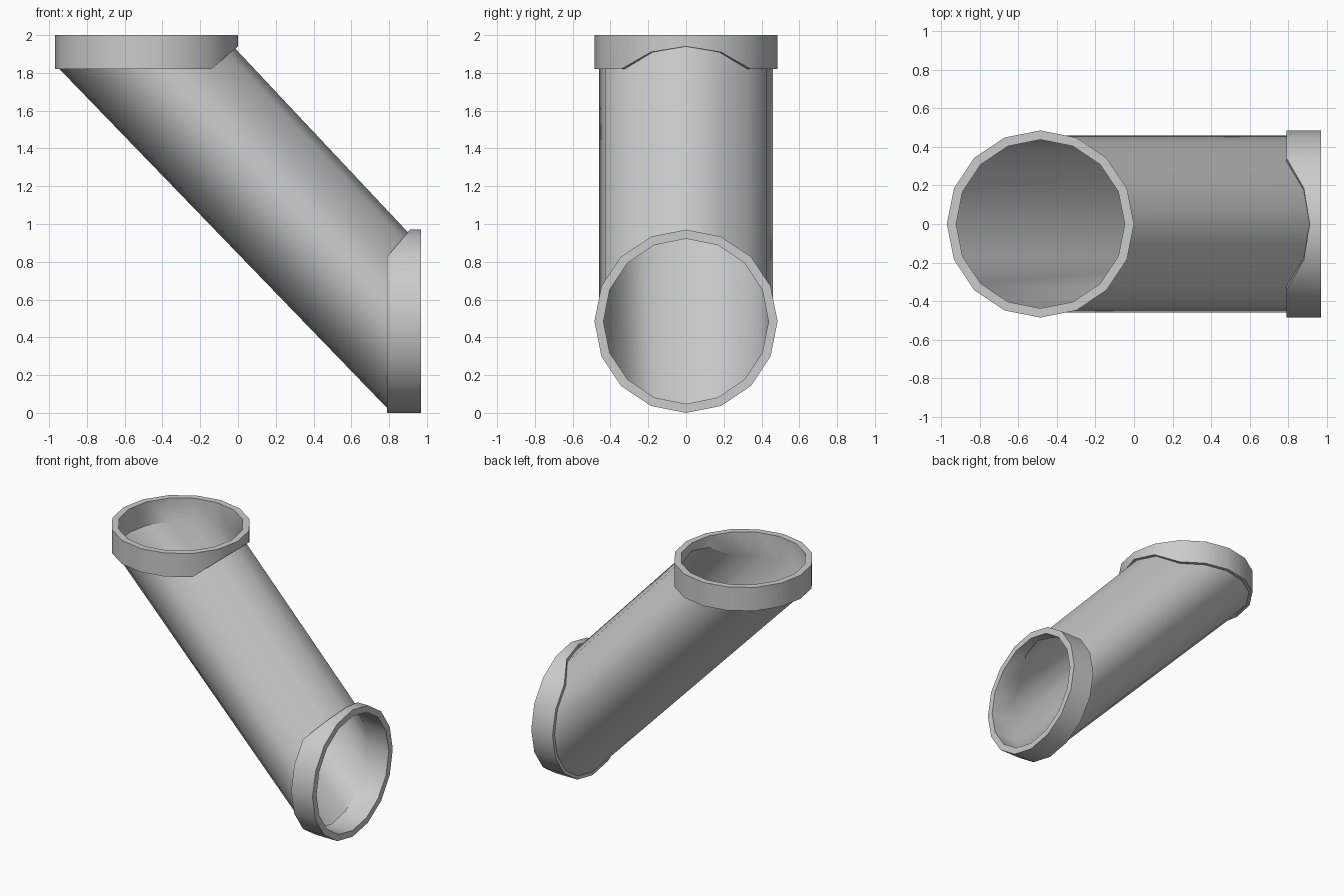
import bpy, bmesh
from math import cos, sin, tau

if "Cube" in bpy.data.objects:
    bpy.data.objects.remove(bpy.data.objects["Cube"])

SIDES = 16
RIM, OUTER, INNER = 0.485, 0.46, 0.437   # collar, pipe and bore radii
DEPTH = 0.18                             # collar depth
NOTCH = {0: 0.06, 1: 0.09, 15: 0.09}     # shallower collar on the inside of the bend


def ring(bm, end, r, inset):
    """Ring of vertices at the top or side mouth; inset=True puts it at the collar's inner edge."""
    verts = []
    for i in range(SIDES):
        a = tau * i / SIDES
        d = NOTCH.get(i, DEPTH) if inset else 0
        c, y = r * cos(a), r * sin(a)
        if end == "top":
            co = (c - RIM, y, 2 - d)
        else:
            co = (0.97 - d, y, c + RIM)
        verts.append(bm.verts.new(co))
    return verts


bm = bmesh.new()
# Closed section: outside from top collar to side collar, then back through the bore
rings = [ring(bm, *p) for p in (
    ("top", RIM, False), ("top", RIM, True), ("top", OUTER, True),
    ("side", OUTER, True), ("side", RIM, True), ("side", RIM, False),
    ("side", INNER, False), ("side", INNER, True),
    ("top", INNER, True), ("top", INNER, False))]
for k, a in enumerate(rings):
    b = rings[(k + 1) % len(rings)]
    for i in range(SIDES):
        j = (i + 1) % SIDES
        bm.faces.new((a[i], a[j], b[j], b[i]))
bmesh.ops.recalc_face_normals(bm, faces=bm.faces)

# Elbow pipe with two collars
mesh = bpy.data.meshes.new("elbow_pipe")
bm.to_mesh(mesh)
bm.free()
pipe = bpy.data.objects.new("elbow_pipe", mesh)
bpy.context.collection.objects.link(pipe)
bpy.context.view_layer.objects.active = pipe
pipe.select_set(True)
bpy.ops.object.shade_smooth_by_angle(angle=0.55)
